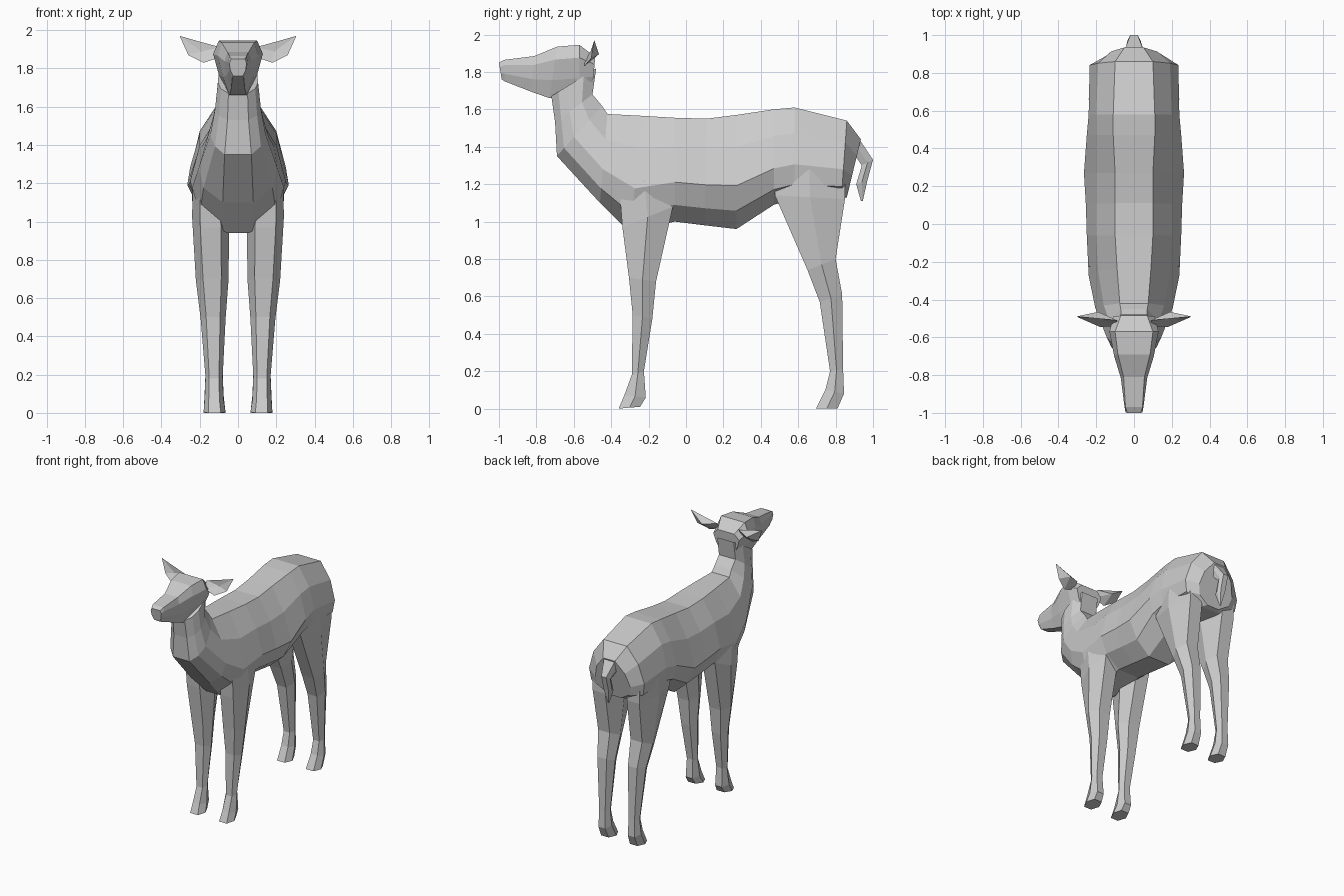
import bpy, bmesh

coat = bpy.data.materials.new("light grey coat")
coat.diffuse_color = (0.6, 0.6, 0.6, 1)


def finish(bm, name, mirror=False):
    bmesh.ops.remove_doubles(bm, verts=bm.verts, dist=0.0005)
    bmesh.ops.recalc_face_normals(bm, faces=bm.faces)
    me = bpy.data.meshes.new(name)
    bm.to_mesh(me)
    bm.free()
    me.materials.append(coat)
    ob = bpy.data.objects.new(name, me)
    bpy.context.collection.objects.link(ob)
    if mirror:
        m = ob.modifiers.new("mirror", 'MIRROR')
        m.use_mirror_merge = False


def skin(name, rings, mirror=False):
    """Join closed rings of points into a capped flat-faced skin."""
    bm = bmesh.new()
    vs = [[bm.verts.new(p) for p in r] for r in rings]
    n = len(vs[0])
    for a, b in zip(vs, vs[1:]):
        for i in range(n):
            j = (i + 1) % n
            bm.faces.new((a[i], a[j], b[j], b[i]))
    bm.faces.new(vs[0])
    bm.faces.new(vs[-1])
    finish(bm, name, mirror)


def section(y0, z0, y1, z1, widths, fracs):
    """Symmetric ring on a line from top (y0, z0) to bottom (y1, z1)."""
    half = [(w, y0 + (y1 - y0) * f, z0 + (z1 - z0) * f)
            for w, f in zip(widths, fracs)]
    return half + [(-x, y, z) for x, y, z in reversed(half)]


# body and neck: top y, z, bottom y, z, then half widths from top to bottom
BODY = [
    (.935, 1.44, .86, 1.13, .05, .12, .15, .13, .05),
    (.86, 1.54, .83, 1.12, .10, .19, .235, .22, .08),
    (.58, 1.61, .58, 1.12, .11, .20, .24, .22, .08),
    (.47, 1.60, .47, 1.09, .11, .20, .25, .22, .08),
    (.27, 1.57, .27, .96, .10, .20, .265, .20, .09),
    (.11, 1.55, .10, .98, .10, .20, .255, .20, .09),
    (-.06, 1.555, -.06, 1.00, .10, .20, .25, .20, .09),
    (-.23, 1.565, -.30, .94, .09, .19, .24, .20, .06),
    (-.42, 1.575, -.46, 1.10, .075, .16, .205, .18, .08),
    (-.45, 1.62, -.69, 1.35, .07, .13, .145, .12, .07),
    (-.50, 1.68, -.70, 1.53, .07, .11, .12, .10, .055),
    (-.48, 1.82, -.72, 1.67, .07, .10, .105, .09, .05),
]
skin("body", [section(*r[:4], r[4:], (0, .28, .62, .84, 1)) for r in BODY])

# head from the nape to the muzzle
HEAD = [
    (-.485, 1.88, -.50, 1.72, .07, .11, .09, .06),
    (-.57, 1.945, -.57, 1.67, .10, .13, .10, .06),
    (-.69, 1.935, -.73, 1.66, .085, .105, .08, .045),
    (-.81, 1.885, -.83, 1.695, .055, .07, .06, .035),
    (-.97, 1.865, -.97, 1.75, .045, .05, .045, .03),
    (-1.0, 1.85, -.985, 1.76, .035, .045, .04, .025),
]
skin("head", [section(*r[:4], r[4:], (0, .25, .65, 1)) for r in HEAD])

# ears: leaf outline with a folded back and a shallow hollow front
bm = bmesh.new()
rim = [bm.verts.new(p) for p in [
    (.09, -.51, 1.91), (.20, -.50, 1.94), (.305, -.49, 1.97),
    (.26, -.51, 1.87), (.18, -.545, 1.83), (.09, -.54, 1.86)]]
back = bm.verts.new((.19, -.465, 1.895))
hollow = bm.verts.new((.19, -.50, 1.89))
for a, b in zip(rim, rim[1:] + rim[:1]):
    bm.faces.new((a, b, back))
    bm.faces.new((b, a, hollow))
finish(bm, "ears", True)


def leg(name, rows):
    """Six-sided leg: front y, z, back y, z, inner x, outer x per row."""
    rings = []
    for yf, zf, yb, zb, xi, xo in rows:
        d = (xo - xi) * .22
        ym, zm = (yf + yb) / 2, (zf + zb) / 2
        rings.append([(xi + d, yf, zf), (xo - d, yf, zf), (xo, ym, zm),
                      (xo - d, yb, zb), (xi + d, yb, zb), (xi, ym, zm)])
    skin(name, rings, True)


leg("front_legs", [
    (-.36, 1.22, -.09, 1.22, .08, .235), (-.34, .97, -.07, 1.08, .045, .24),
    (-.305, .70, -.16, .68, .05, .22), (-.285, .50, -.18, .48, .065, .195),
    (-.29, .18, -.225, .20, .08, .17), (-.33, .07, -.215, .06, .075, .175),
    (-.36, 0, -.245, .01, .065, .18)])
leg("back_legs", [
    (.47, 1.30, .85, 1.30, .08, .235), (.475, 1.14, .85, 1.12, .05, .24),
    (.65, .74, .80, .80, .05, .225), (.715, .57, .835, .61, .06, .20),
    (.77, .20, .84, .21, .08, .17), (.745, .10, .845, .08, .075, .175),
    (.695, 0, .81, 0, .065, .18)])

# tail: kicks out from the rump, then hangs to a point
TAIL = [(.92, 1.45, .90, 1.36, .05, .05), (1.0, 1.33, .94, 1.30, .02, .035),
        (.97, 1.22, .91, 1.20, .02, .03), (.945, 1.11, .935, 1.11, .003, .003)]
skin("tail", [section(*r[:4], (r[4], r[5], r[4]), (0, .5, 1)) for r in TAIL])
